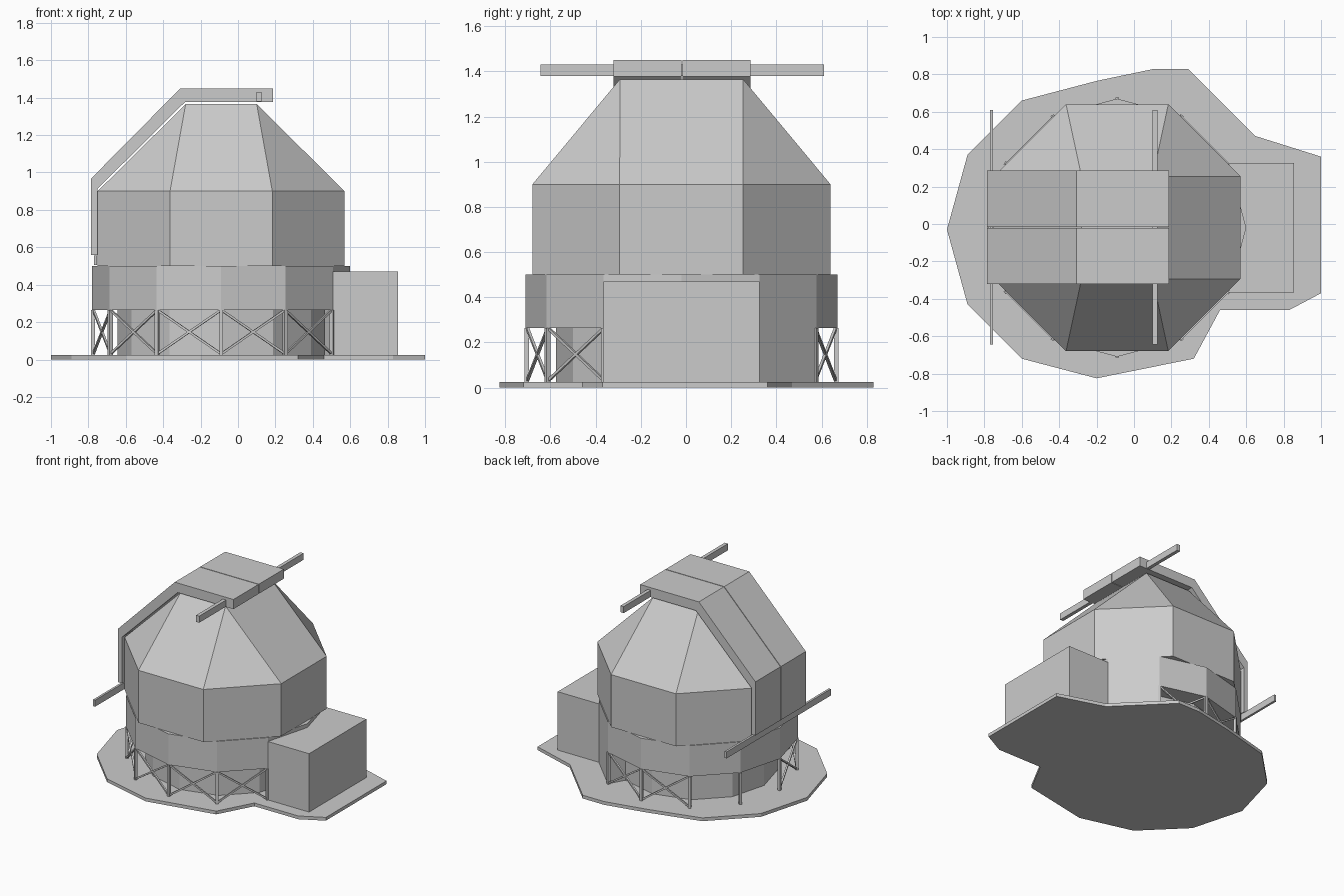
import bpy, bmesh
from math import cos, sin, radians, pi
from mathutils import Vector

if "Cube" in bpy.data.objects:
    bpy.data.objects.remove(bpy.data.objects["Cube"])

CX, CY = -0.09, -0.02          # axis of the tower
FLOOR, DECK, RIM = 0.025, 0.265, 0.50


def finish(name, bm):
    bmesh.ops.remove_doubles(bm, verts=bm.verts, dist=1e-5)
    bmesh.ops.recalc_face_normals(bm, faces=bm.faces)
    me = bpy.data.meshes.new(name)
    bm.to_mesh(me)
    bm.free()
    ob = bpy.data.objects.new(name, me)
    bpy.context.collection.objects.link(ob)
    return ob


def extrude(name, points, offset):
    """Closed profile of 3D points swept along an offset."""
    bm = bmesh.new()
    face = bm.faces.new([bm.verts.new(p) for p in points])
    geo = bmesh.ops.extrude_face_region(bm, geom=[face], use_keep_orig=True)
    moved = [g for g in geo["geom"] if isinstance(g, bmesh.types.BMVert)]
    bmesh.ops.translate(bm, verts=moved, vec=offset)
    return finish(name, bm)


def box(name, x0, x1, y0, y1, z0, z1):
    pts = [(x0, y0, z0), (x1, y0, z0), (x1, y1, z0), (x0, y1, z0)]
    return extrude(name, pts, (0, 0, z1 - z0))


def strut(name, a, b, r):
    """Square bar between two points."""
    a, b = Vector(a), Vector(b)
    d = (b - a).normalized()
    side = Vector((-(a.y + b.y) / 2 + CY, (a.x + b.x) / 2 - CX, 0)).normalized()
    if abs(d.z) < 0.99:
        side = Vector((d.x, d.y, 0)).cross(Vector((0, 0, 1))).normalized()
    other = d.cross(side)
    pts = [a + side * i * r + other * j * r for i, j in ((-1, -1), (1, -1), (1, 1), (-1, 1))]
    return extrude(name, pts, b - a)


def ring_pt(deg, r, z):
    return (CX + r * cos(radians(deg)), CY + r * sin(radians(deg)), z)


def prism(name, r, z0, z1):
    return extrude(name, [ring_pt(30 * k, r, z0) for k in range(12)], (0, 0, z1 - z0))


# Ground slab
slab = [(-1, -.03), (-.89, -.43), (-.6, -.72), (-.2, -.825), (.32, -.72), (.46, -.46),
        (.83, -.46), (1, -.37), (1, .36), (.65, .47), (.29, .83), (.11, .83),
        (-.2, .765), (-.6, .66), (-.89, .37)]
extrude("ground_slab", [(x, y, 0) for x, y in slab], (0, 0, FLOOR))

# Twelve-sided lower wall and the wider ring above it
prism("lower_wall", 0.555, FLOOR, DECK)
prism("upper_ring", 0.69, DECK, RIM)

# Annex and the full-height wall bay beside it
box("annex", 0.508, 0.855, -0.365, 0.325, FLOOR, 0.47)
extrude("wall_bay", [ring_pt(30, .69, FLOOR), ring_pt(60, .69, FLOOR),
                     ring_pt(60, .54, FLOOR), ring_pt(30, .54, FLOOR)], (0, 0, DECK - FLOOR))

# Posts and cross braces under the ring
for deg in range(60, 331, 30):
    strut("post", ring_pt(deg, .685, FLOOR), ring_pt(deg, .685, DECK), 0.01)
for deg in (60, 90, 180, 210, 240, 270, 300):
    for lo, hi in ((deg, deg + 30), (deg + 30, deg)):
        strut("brace", ring_pt(lo, .683, FLOOR + .005), ring_pt(hi, .683, DECK), 0.006)

# Octagonal dome: straight drum, then a roof tapering to a rectangle
bm = bmesh.new()
R = 0.66 / cos(pi / 8)
H = 0.273
bottom, middle = [[bm.verts.new(ring_pt(22.5 + 45 * k, R, z)) for k in range(8)] for z in (RIM, 0.90)]
top = [bm.verts.new((CX + sx * 0.19, CY + sy * H, 1.365))
       for sx, sy in ((1, 1), (-1, 1), (-1, -1), (1, -1))]
bm.faces.new(bottom)
bm.faces.new(top)
for k in range(8):
    n = (k + 1) % 8
    bm.faces.new((bottom[k], bottom[n], middle[n], middle[k]))
for q in range(4):
    a, b, c = middle[2 * q], middle[2 * q + 1], middle[(2 * q + 2) % 8]
    bm.faces.new((a, b, top[q]))
    bm.faces.new((b, c, top[(q + 1) % 4], top[q]))
finish("dome", bm)

# Pair of bent shutters over the dome
profile = [(-.785, .56), (-.752, .56), (-.752, .912), (-.283, 1.377),
           (.187, 1.377), (.187, 1.45), (-.308, 1.45), (-.785, .968)]
for name, y0, y1 in (("front_shutter", -.322, -.021), ("back_shutter", -.016, .285)):
    extrude(name, [(x, y0, z) for x, z in profile], (0, y1 - y0, 0))

# Shutter rails
box("top_rail", 0.098, 0.125, -0.645, 0.61, 1.38, 1.43)
box("bottom_rail", -0.77, -0.753, -0.645, 0.61, 0.505, 0.555)
